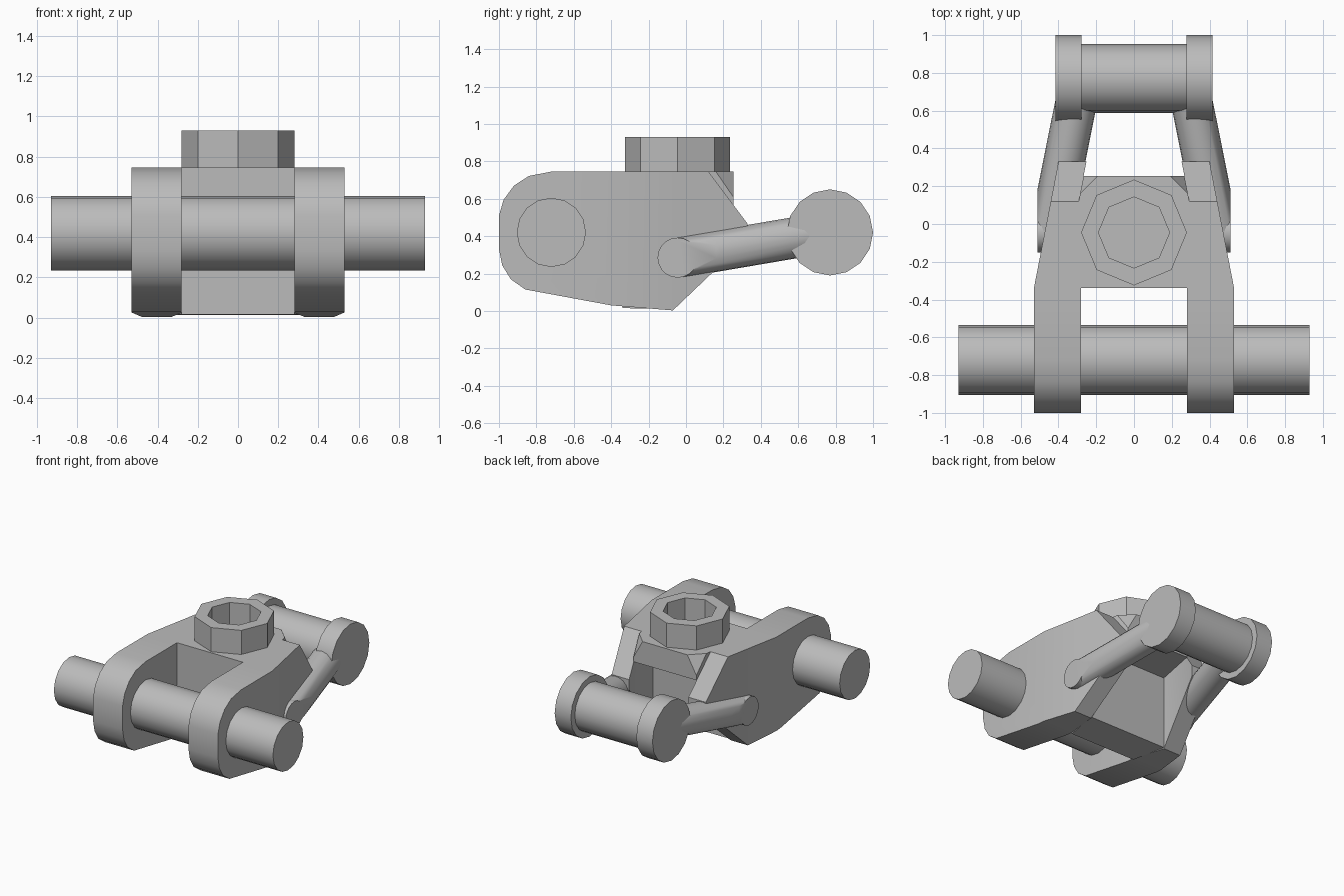
import bpy, bmesh, math
from mathutils import Vector, Matrix

if "Cube" in bpy.data.objects:
    bpy.data.objects.remove(bpy.data.objects["Cube"], do_unlink=True)

GREY = (0.5, 0.5, 0.5, 1)
steel = bpy.data.materials.new("plain_grey")
steel.use_nodes = True
steel.diffuse_color = GREY
steel.node_tree.nodes["Principled BSDF"].inputs["Base Color"].default_value = GREY


def finish(name, bm, angle=32):
    """Turn a bmesh into a named, shaded object."""
    bmesh.ops.recalc_face_normals(bm, faces=bm.faces)
    mesh = bpy.data.meshes.new(name)
    bm.to_mesh(mesh)
    bm.free()
    mesh.materials.append(steel)
    obj = bpy.data.objects.new(name, mesh)
    bpy.context.collection.objects.link(obj)
    bpy.ops.object.select_all(action='DESELECT')
    obj.select_set(True)
    bpy.context.view_layer.objects.active = obj
    bpy.ops.object.shade_smooth_by_angle(angle=math.radians(angle))
    return obj


def cylinder(bm, start, end, radius, sides=16):
    """Add a capped cylinder between two points."""
    a, b = Vector(start), Vector(end)
    turn = (b - a).to_track_quat('Z', 'Y').to_matrix().to_4x4()
    bmesh.ops.create_cone(bm, cap_ends=True, segments=sides, radius1=radius,
                          radius2=radius, depth=(b - a).length,
                          matrix=Matrix.Translation((a + b) / 2) @ turn)


def rod(name, x0, x1, y, radius):
    bm = bmesh.new()
    cylinder(bm, (x0, y, 0.42), (x1, y, 0.42), radius)
    finish(name, bm)


def prism(profile):
    """Extrude a (y, z) profile from x = -1 to x = 1."""
    bm = bmesh.new()
    face = bm.faces.new([bm.verts.new((-1, y, z)) for y, z in profile])
    grown = bmesh.ops.extrude_face_region(bm, geom=[face])["geom"]
    for v in grown:
        if isinstance(v, bmesh.types.BMVert):
            v.co.x = 1
    return bm


def slice_off(bm, point, normal, clear=True):
    """Cut by a plane, optionally removing and capping the outer side."""
    geom = bm.verts[:] + bm.edges[:] + bm.faces[:]
    bmesh.ops.bisect_plane(bm, geom=geom, dist=1e-5, plane_co=point,
                           plane_no=normal, clear_outer=clear)
    if clear:
        bmesh.ops.holes_fill(bm, edges=[e for e in bm.edges if e.is_boundary], sides=0)


def outer_x(y):
    return 0.53 - 0.194 * max(0, y + 0.34)


def inner_x(y):
    if y < -0.07:
        return 0.28 + 0.185 * max(0, y + 0.34)
    return 0.33 - 0.195 * (y + 0.07)


# Side plates: rounded at the front, leaning inward at the back
plate = [(0.12, 0.745), (-0.72, 0.745), (-0.84, 0.722), (-0.92, 0.67),
         (-0.975, 0.595), (-1, 0.51), (-1, 0.33), (-0.983, 0.245),
         (-0.937, 0.17), (-0.86, 0.115), (-0.4, 0.03), (-0.07, 0.003),
         (0.33, 0.385), (0.33, 0.465)]
for side, s in (("left", 1), ("right", -1)):
    bm = prism(plate)
    for cut in (-0.34, -0.07):
        slice_off(bm, (0, cut, 0), (0, 1, 0), clear=False)
    for v in bm.verts:
        y = v.co.y
        v.co.x = s * (outer_x(y) if v.co.x > 0 else inner_x(y))
    finish(side + "_side_plate", bm)

# Central block between the plates
bm = prism([(-0.34, 0.745), (-0.07, 0.745), (-0.07, 0.012), (-0.34, 0.015)])
for v in bm.verts:
    v.co.x *= inner_x(v.co.y)
finish("central_block", bm, 10)

# Rear ledge with cut upper corners
bm = prism([(-0.07, 0.745), (0.255, 0.745), (0.255, 0.57), (-0.07, 0.57)])
for v in bm.verts:
    v.co.x *= inner_x(v.co.y)
for s in (1, -1):
    slice_off(bm, (s * 0.19, 0.255, 0.745), (s * 1.3, 1.3, 0.72))
finish("rear_ledge", bm, 10)

# Eight-sided hollow collar on top
bm = bmesh.new()
rings = []
for radius, z in ((0.28, 0.74), (0.28, 0.93), (0.188, 0.93), (0.188, 0.748)):
    rings.append([bm.verts.new((radius * math.cos(k * math.pi / 4),
                                radius * math.sin(k * math.pi / 4) - 0.045, z))
                  for k in range(8)])
for low, high in zip(rings, rings[1:]):
    for k in range(8):
        n = (k + 1) % 8
        bm.faces.new((low[k], low[n], high[n], high[k]))
bm.faces.new(rings[0])
bm.faces.new(rings[-1])
finish("top_socket", bm, 10)

# Front axle, rear bar and its end collars
rod("front_axle", -0.93, 0.93, -0.72, 0.185)
rod("rear_bar", -0.3, 0.3, 0.77, 0.182)
rod("left_bar_collar", 0.278, 0.415, 0.77, 0.23)
rod("right_bar_collar", -0.415, -0.278, 0.77, 0.23)

# Slanted struts from plates to rear bar, flattened on the outside
for side, s in (("left", 1), ("right", -1)):
    bm = bmesh.new()
    cylinder(bm, (s * 0.445, -0.045, 0.285), (s * 0.291, 0.72, 0.415), 0.11, 20)
    slice_off(bm, (s * 0.51, 0, 0), (s, 0, 0))
    finish(side + "_strut", bm)
    bm = bmesh.new()
    cylinder(bm, (s * 0.38, -0.045, 0.285), (s * 0.51, -0.045, 0.285), 0.107, 20)
    finish(side + "_strut_end", bm)
